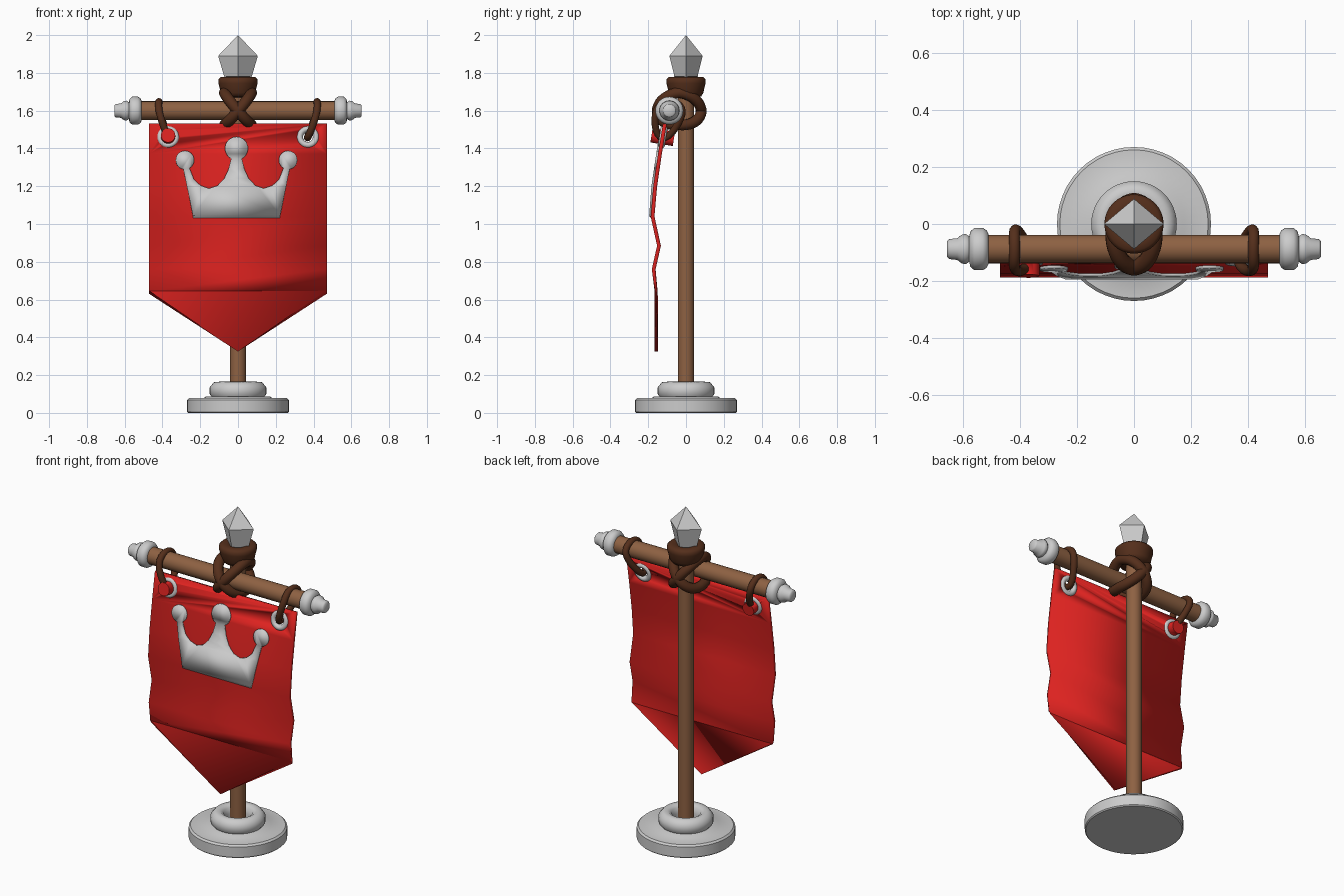
import bpy, bmesh, math
from math import cos, sin, radians, pi
from mathutils import Matrix, Vector

if "Cube" in bpy.data.objects:
    bpy.data.objects.remove(bpy.data.objects["Cube"])


def material(name, rgb):
    m = bpy.data.materials.new(name)
    m.diffuse_color = (*rgb, 1)
    m.use_nodes = True
    m.node_tree.nodes["Principled BSDF"].inputs["Base Color"].default_value = m.diffuse_color
    return m


RED = material("red_cloth", (0.72, 0.016, 0.014))
WOOD = material("wood", (0.27, 0.12, 0.055))
LEATHER = material("leather", (0.09, 0.028, 0.011))


def finish(name, bm, mat=None, angle=35):
    bmesh.ops.recalc_face_normals(bm, faces=bm.faces)
    me = bpy.data.meshes.new(name)
    bm.to_mesh(me)
    bm.free()
    if angle:
        me.shade_smooth()
        me.set_sharp_from_angle(angle=radians(angle))
    ob = bpy.data.objects.new(name, me)
    bpy.context.collection.objects.link(ob)
    if mat:
        me.materials.append(mat)
    return ob


def lathe(name, profile, mat=None, n=48, closed=False, matrix=Matrix(), angle=35):
    """Spin (radius, height) points around z, then place with matrix."""
    bm = bmesh.new()
    vs = [bm.verts.new((r, 0, z)) for r, z in profile]
    pairs = list(zip(vs, vs[1:])) + ([(vs[-1], vs[0])] if closed else [])
    es = [bm.edges.new(p) for p in pairs]
    bmesh.ops.spin(bm, geom=vs + es, axis=(0, 0, 1), cent=(0, 0, 0),
                   angle=2 * pi, steps=n, use_merge=True)
    bmesh.ops.remove_doubles(bm, verts=bm.verts, dist=1e-5)
    bm.transform(matrix)
    return finish(name, bm, mat, angle)


def cord(name, pts, radius, mat, n=12):
    """Closed round tube along a loop of points."""
    bm = bmesh.new()
    pts = [Vector(p) for p in pts]
    centre = sum(pts, Vector()) / len(pts)
    rings = []
    for i, p in enumerate(pts):
        t = (pts[(i + 1) % len(pts)] - pts[i - 1]).normalized()
        u = p - centre
        u = (u - t * u.dot(t)).normalized()
        v = t.cross(u)
        rings.append([bm.verts.new(p + radius * (u * cos(a) + v * sin(a)))
                      for a in (2 * pi * k / n for k in range(n))])
    for i, a in enumerate(rings):
        b = rings[(i + 1) % len(rings)]
        for k in range(n):
            bm.faces.new((a[k], a[(k + 1) % n], b[(k + 1) % n], b[k]))
    return finish(name, bm, mat, 60)


# Stand: disc, stepped collar ring and pole
lathe("base_disc", [(0, 0), (.264, 0), (.27, .006), (.27, .068), (.26, .078),
                    (.18, .08), (.17, .086), (0, .086)])
lathe("base_ring", [(.135, .08), (.15, .1), (.15, .135), (.128, .162), (.1, .165),
                    (.08, .152), (.07, .12), (.07, .08)], closed=True, angle=50)
lathe("pole", [(0, .05), (.043, .05), (.043, 1.75), (0, 1.75)], WOOD, 24)

# Four-sided spear tip
lathe("spear_tip", [(0, 1.72), (.055, 1.72), (.105, 1.89), (0, 2.0)], n=4,
      matrix=Matrix.Diagonal((1, .84, 1, 1)), angle=0)

# Crossbar and turned end caps
BAR_Y, BAR_Z = -.088, 1.6
to_bar = Matrix.Translation((0, BAR_Y, BAR_Z))
lathe("crossbar", [(0, -.53), (.05, -.53), (.05, .53), (0, .53)], WOOD, 24,
      matrix=to_bar @ Matrix.Rotation(pi / 2, 4, 'Y'))
cap = [(0, .51), (.052, .51), (.066, .517), (.074, .53), (.074, .56), (.062, .574),
       (.045, .578), (.053, .59), (.05, .605), (.038, .62), (.035, .648), (.028, .655), (0, .655)]
for side, s in (("left", -1), ("right", 1)):
    lathe("end_cap_" + side, cap, n=32,
          matrix=to_bar @ Matrix.Rotation(s * pi / 2, 4, 'Y'), angle=50)

# Leather collar and crossed lashing
lathe("leather_collar", [(.04, 1.67), (.08, 1.675), (.092, 1.695), (.097, 1.72), (.104, 1.745),
                         (.104, 1.765), (.092, 1.777), (.06, 1.78), (.04, 1.77)],
      LEATHER, 32, closed=True, angle=60)
for side, s in (("left", -1), ("right", 1)):
    loop = [(s * .072 * sin(a), -.036 + .116 * cos(a), 1.61 + .085 * sin(a) - .012 * abs(cos(a)))
            for a in (2 * pi * k / 40 for k in range(40))]
    cord("lashing_" + side, loop, .029, LEATHER)

# Cloth profile down its length: (y, z)
FOLDS = [(-.112, 1.53), (-.138, 1.37), (-.163, 1.2), (-.177, 1.04), (-.143, .885),
         (-.171, .76), (-.158, .64), (-.158, .325)]


def cloth_y(z):
    for (y0, z0), (y1, z1) in zip(FOLDS, FOLDS[1:]):
        if z >= z1 - 1e-6:
            return y0 + (y1 - y0) * (z0 - z) / (z0 - z1)
    return FOLDS[-1][0]


def drape(name, outline, offset, thickness, mat=None):
    """Flat x/z outline cut at the folds, laid on the cloth and thickened."""
    bm = bmesh.new()
    bm.faces.new([bm.verts.new((x, 0, z)) for x, z in outline])
    for _, z in FOLDS[1:-1]:
        bmesh.ops.bisect_plane(bm, geom=bm.verts[:] + bm.edges[:] + bm.faces[:],
                               plane_co=(0, 0, z), plane_no=(0, 0, 1))
    bmesh.ops.triangulate(bm, faces=bm.faces)
    for v in bm.verts:
        v.co.y = cloth_y(v.co.z) + offset
    ob = finish(name, bm, mat, 50)
    mod = ob.modifiers.new("thickness", 'SOLIDIFY')
    mod.thickness, mod.offset = thickness, 0
    return ob


banner = drape("banner_cloth", [(-.47, 1.53), (-.47, .64), (0, .325), (.47, .64), (.47, 1.53)],
               0, .02, RED)


# Crown emblem: half outline, then mirrored
def arc(cx, cz, r, a0, a1, n):
    return [(cx + r * cos(radians(a0 + (a1 - a0) * k / n)),
             cz + r * sin(radians(a0 + (a1 - a0) * k / n))) for k in range(n + 1)]


half = [(.23, 1.04)] + arc(.273, 1.338, .049, -80, 240, 24)
half += [(.225, 1.235), (.19, 1.203), (.145, 1.188), (.1, 1.203), (.065, 1.24), (.042, 1.29)]
half += arc(0, 1.4, .061, -62, 90, 14)
outline = half + [(-x, z) for x, z in reversed(half[:-1])]
drape("crown_emblem", [(x - .008, z) for x, z in outline], -.013, .014)

# Eyelets, their holes, and hanging loops
tilt = Matrix.Rotation(pi / 2 - .16, 4, 'X')
hang = [(.418, -.088, 1.652), (.42, -.135, 1.64), (.42, -.16, 1.6), (.405, -.167, 1.55),
        (.385, -.16, 1.49), (.368, -.14, 1.455), (.365, -.11, 1.45), (.375, -.075, 1.48),
        (.395, -.04, 1.53), (.412, -.018, 1.58), (.42, -.018, 1.615), (.42, -.045, 1.642)]
for side, s in (("left", -1), ("right", 1)):
    place = Matrix.Translation((s * .37, cloth_y(1.46), 1.46)) @ tilt
    lathe("eyelet_" + side, [(.043 + .017 * cos(a), .019 * sin(a))
                             for a in (2 * pi * k / 10 for k in range(10))],
          n=32, closed=True, matrix=place, angle=60)
    hole = lathe("hole_cutter_" + side, [(0, -.06), (.038, -.06), (.038, .06), (0, .06)],
                 n=24, matrix=place)
    hole.hide_render = True
    hole.hide_set(True)
    cut = banner.modifiers.new("eyelet_hole", 'BOOLEAN')
    cut.operation, cut.object, cut.solver = 'DIFFERENCE', hole, 'EXACT'
    ring = cord("hanging_loop_" + side, [(s * x, y, z) for x, y, z in hang], .02, LEATHER, 10)
    sub = ring.modifiers.new("smooth", 'SUBSURF')
    sub.levels = sub.render_levels = 1
